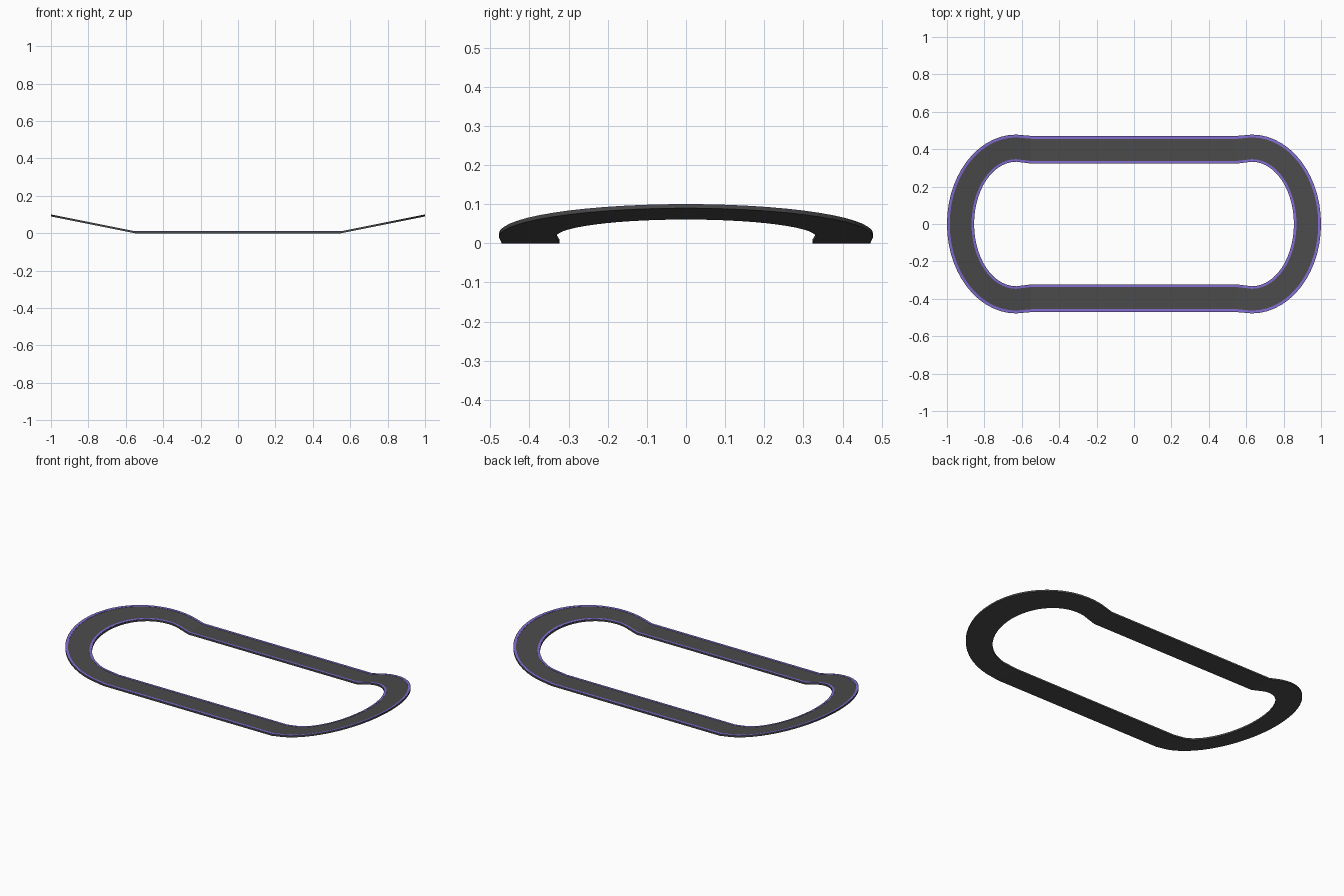
import bpy, bmesh, math

if "Cube" in bpy.data.objects:
    bpy.data.objects.remove(bpy.data.objects["Cube"])

def material(name, rgb):
    m = bpy.data.materials.new(name)
    m.diffuse_color = (*rgb, 1)
    m.use_nodes = True
    m.node_tree.nodes["Principled BSDF"].inputs["Base Color"].default_value = m.diffuse_color
    return m

grey = material("dark grey", (0.070, 0.070, 0.070))
purple = material("purple", (0.23, 0.15, 0.66))

# Stations round the loop: matching outer and inner points
N = 28
half = [((0.55, 0.471), (0.55, 0.323))]
for i in range(N + 1):
    a = math.pi / 2 - math.pi * i / N
    c, s = math.cos(a), math.sin(a)
    half.append(((0.63 + 0.37 * c, 0.478 * s), (0.63 + 0.225 * c, 0.333 * s)))
half.append(((0.55, -0.471), (0.55, -0.323)))
stations = half + [((-o[0], -o[1]), (-i[0], -i[1])) for o, i in half]

def lift(x):
    # Flat middle, ends rising in a straight ramp
    return max(0.0, 0.2 * (abs(x) - 0.55))

def band(name, t0, t1, z0, z1, mat):
    """Closed loop strip between two fractions of the ring width."""
    bm = bmesh.new()
    rings = []
    for o, i in stations:
        ring = []
        for t, z in ((t0, z0), (t0, z1), (t1, z1), (t1, z0)):
            x = o[0] + (i[0] - o[0]) * t
            y = o[1] + (i[1] - o[1]) * t
            ring.append(bm.verts.new((x, y, lift(x) + z)))
        rings.append(ring)
    for k, r in enumerate(rings):
        n = rings[(k + 1) % len(rings)]
        for j in range(4):
            bm.faces.new((r[j], r[(j + 1) % 4], n[(j + 1) % 4], n[j]))
    bmesh.ops.recalc_face_normals(bm, faces=bm.faces)
    me = bpy.data.meshes.new(name)
    bm.to_mesh(me)
    bm.free()
    me.materials.append(mat)
    ob = bpy.data.objects.new(name, me)
    bpy.context.collection.objects.link(ob)
    return ob

# Main ring and the two thin trim lines on its upper face
band("ring_body", 0.0, 1.0, 0.0, 0.0095, grey)
band("outer_trim", 0.015, 0.105, 0.008, 0.0108, purple)
band("inner_trim", 0.905, 0.985, 0.008, 0.0108, purple)
